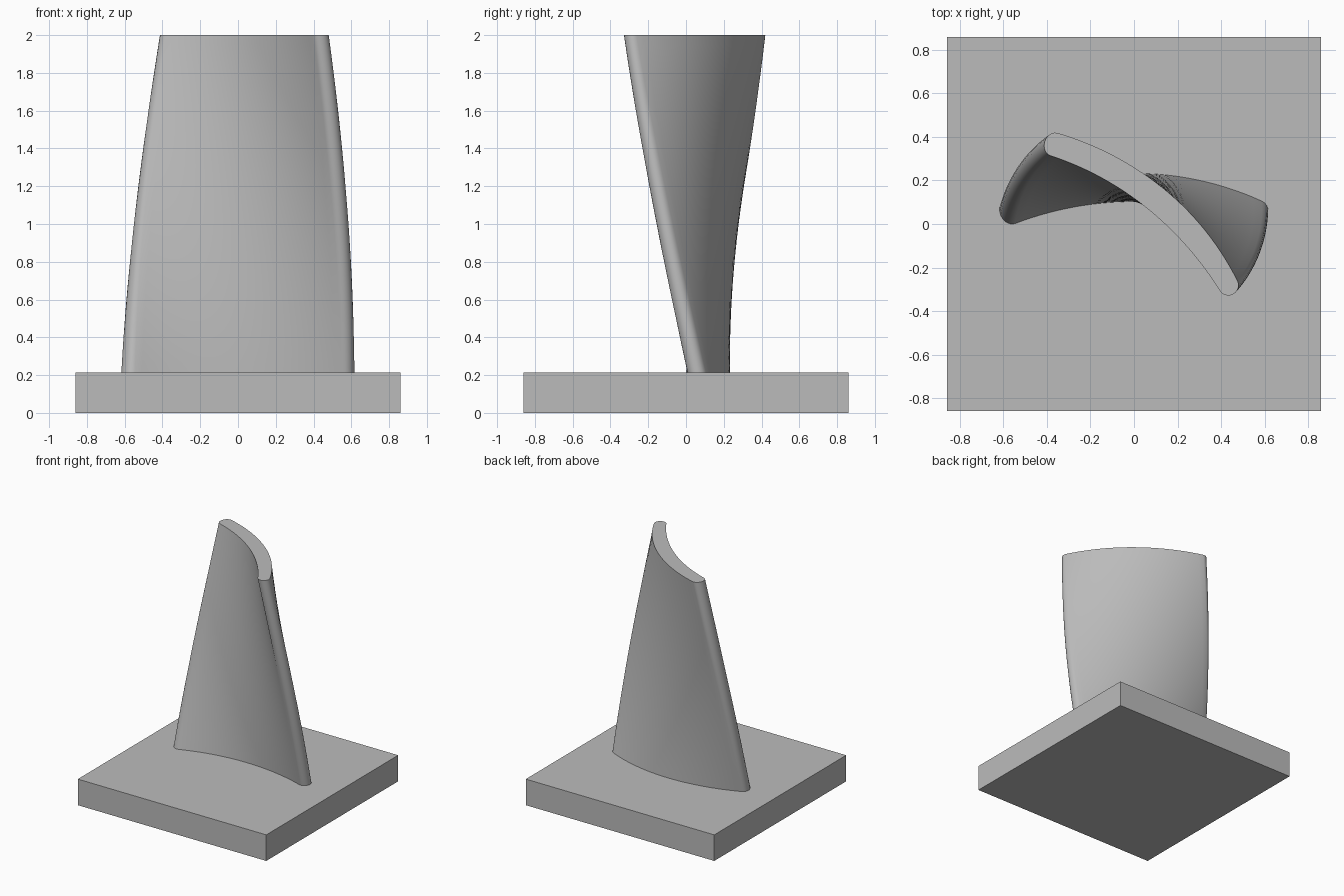
import bpy, bmesh
from math import sin, cos, pi, radians, asin
from mathutils import Vector, Matrix

cube = bpy.data.objects.get("Cube")
if cube:
    bpy.data.objects.remove(cube, do_unlink=True)

grey = bpy.data.materials.new("plain grey")
grey.use_nodes = True
colour = (0.5, 0.5, 0.5, 1)
grey.diffuse_color = colour
grey.node_tree.nodes["Principled BSDF"].inputs["Base Color"].default_value = colour

BASE_TOP, TOP = 0.215, 2.0


def add_object(name, bm):
    bmesh.ops.recalc_face_normals(bm, faces=bm.faces)
    mesh = bpy.data.meshes.new(name)
    bm.to_mesh(mesh)
    bm.free()
    mesh.materials.append(grey)
    obj = bpy.data.objects.new(name, mesh)
    bpy.context.collection.objects.link(obj)
    return obj


def blade_section(half=0.568, apex=0.168, sag=0.11, steps=28, cap_steps=10):
    """Bowed strip with rounded ends, slimmer towards +x."""
    radius = (half ** 2 + sag ** 2) / (2 * sag)
    sweep = asin(half / radius)
    centre = Vector((0, apex - radius))

    def frame(u):
        a = u * sweep
        normal = Vector((sin(a), cos(a)))
        thick = 0.065 - (0.014 if u > 0 else 0.005) * u * u
        return centre + normal * radius, normal, thick

    def edge(side):
        pts = []
        for i in range(steps + 1):
            mid, normal, thick = frame(2 * i / steps - 1)
            pts.append(mid + normal * thick * side)
        return pts

    def cap(end):
        mid, normal, thick = frame(end)
        out = Vector((normal.y, -normal.x)) * end
        angles = [pi * i / cap_steps for i in range(1, cap_steps)]
        return [mid + normal * thick * cos(a) * end + out * 0.048 * sin(a) for a in angles]

    return edge(1) + cap(1) + edge(-1)[::-1] + cap(-1)


# Square plinth
bm = bmesh.new()
bmesh.ops.create_cube(bm, size=1)
bmesh.ops.scale(bm, vec=(1.72, 1.72, BASE_TOP), verts=bm.verts)
bmesh.ops.translate(bm, vec=(0, 0, BASE_TOP / 2), verts=bm.verts)
add_object("plinth", bm)

# Twisted, tapering blade lofted upwards
bm = bmesh.new()
section = blade_section()
rings, levels = [], 32
for k in range(levels + 1):
    t = k / levels
    turn = Matrix.Rotation(radians(-39 * t), 2) * (1 - 0.09 * t)
    z = BASE_TOP + (TOP - BASE_TOP) * t
    rings.append([bm.verts.new((*(turn @ p), z)) for p in section])
for low, high in zip(rings, rings[1:]):
    for i in range(len(section)):
        j = (i + 1) % len(section)
        bm.faces.new((low[i], low[j], high[j], high[i]))
bm.faces.new(rings[0][::-1])
bm.faces.new(rings[-1])
blade = add_object("twisted_blade", bm)

bpy.ops.object.select_all(action="DESELECT")
blade.select_set(True)
bpy.context.view_layer.objects.active = blade
bpy.ops.object.shade_smooth_by_angle(angle=radians(40))
